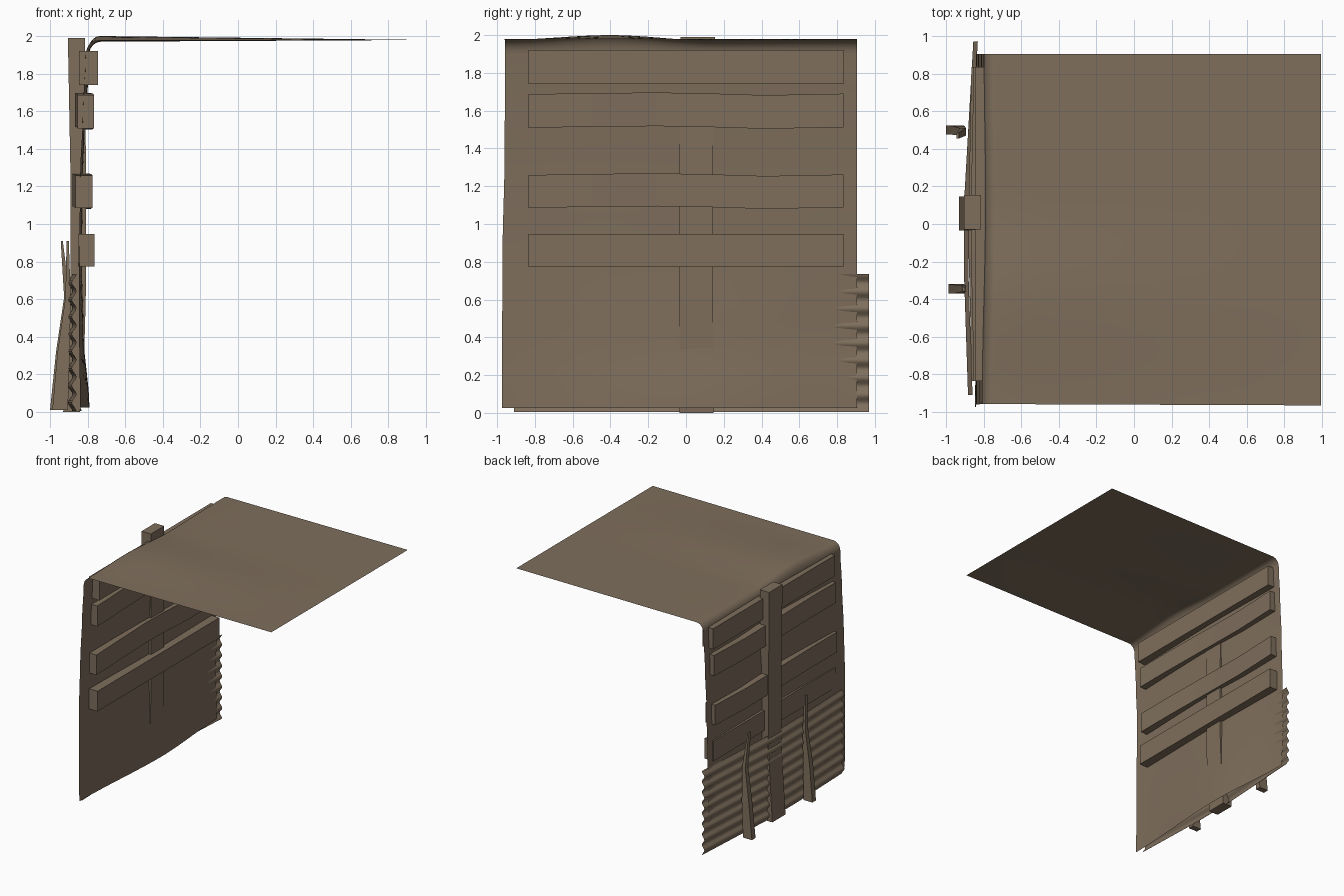
import bpy, math

if "Cube" in bpy.data.objects:
    bpy.data.objects.remove(bpy.data.objects["Cube"])

mat = bpy.data.materials.new("weathered_brown")
mat.diffuse_color = (0.21, 0.157, 0.107, 1)
mat.use_nodes = True
mat.node_tree.nodes["Principled BSDF"].inputs["Base Color"].default_value = mat.diffuse_color


def lerp_curve(pts, t, smooth=True):
    """Interpolate a short list of (position, value) pairs."""
    if t <= pts[0][0]:
        return pts[0][1]
    for (a, va), (b, vb) in zip(pts, pts[1:]):
        if t <= b:
            f = (t - a) / (b - a)
            if smooth:
                f = f * f * (3 - 2 * f)
            return va + (vb - va) * f
    return pts[-1][1]


def make(name, verts, faces, angle=None):
    me = bpy.data.meshes.new(name)
    me.from_pydata(verts, [], faces)
    me.materials.append(mat)
    ob = bpy.data.objects.new(name, me)
    bpy.context.collection.objects.link(ob)
    if angle:
        bpy.ops.object.select_all(action='DESELECT')
        ob.select_set(True)
        bpy.context.view_layer.objects.active = ob
        bpy.ops.object.shade_smooth_by_angle(angle=math.radians(angle))
    return ob


def grid(name, rows, angle=60):
    n = len(rows[0])
    verts = [v for r in rows for v in r]
    faces = [(i * n + j, i * n + j + 1, (i + 1) * n + j + 1, (i + 1) * n + j)
             for i in range(len(rows) - 1) for j in range(n - 1)]
    return make(name, verts, faces, angle)


def loft(name, rings):
    """Closed beam through four-cornered rings."""
    verts = [v for r in rings for v in r]
    faces = [(3, 2, 1, 0)]
    for k in range(len(rings) - 1):
        for i in range(4):
            j = (i + 1) % 4
            faces.append((4 * k + i, 4 * k + j, 4 * k + 4 + j, 4 * k + 4 + i))
    m = 4 * (len(rings) - 1)
    faces.append((m, m + 1, m + 2, m + 3))
    return make(name, verts, faces)


def upright(name, sections):
    """Vertical beam from (z, x0, x1, y0, y1) sections."""
    return loft(name, [[(a, c, z), (b, c, z), (b, d, z), (a, d, z)]
                       for z, a, b, c, d in sections])


# hanging sheet: three wall profiles (z, x), blended across y, then bent to a roof
LEFT = [(0.025, -0.84), (0.4, -0.845), (0.8, -0.845), (1.25, -0.84), (1.6, -0.825), (1.9, -0.81)]
MID = [(0.025, -0.79), (0.4, -0.82), (0.8, -0.83), (1.25, -0.825), (1.5, -0.815), (1.7, -0.80), (1.9, -0.792)]
RIGHT = [(0.025, -0.835), (0.4, -0.845), (0.8, -0.84), (1.25, -0.83), (1.6, -0.815), (1.9, -0.80)]
SWELL = [(-0.96, -0.005), (-0.4, 0.02), (0.15, -0.01), (0.9, -0.006)]
EDGE = [(0.025, -0.975), (0.8, -0.972), (1.4, -0.96), (1.9, -0.958)]
WALL_Z = [0.025 + (1.9 - 0.025) * i / 20 for i in range(21)]
rows = []
for i in range(33):
    f = i / 32
    row = []
    for z in WALL_Z:
        y0 = lerp_curve(EDGE, z)
        y = y0 + (0.905 - y0) * f
        x = lerp_curve([(-0.97, lerp_curve(LEFT, z)), (0.1, lerp_curve(MID, z)),
                        (0.9, lerp_curve(RIGHT, z))], y)
        row.append((x, y, z))
    x, y, z = row[-1]
    top = 1.98 + lerp_curve(SWELL, y)
    for k in range(1, 7):                       # rounded fold
        a = k / 6 * math.pi / 2
        row.append((x + 0.065 * (1 - math.cos(a)), y, z + (top - z) * math.sin(a)))
    xs = row[-1][0]
    for k in range(1, 9):                       # roof
        t = k / 8
        row.append((xs + (0.995 - xs) * t, y - 0.007 * t * (1 - f),
                    top + (1.979 - top) * t))
    rows.append(row)
grid("draped_sheet", rows)

# corrugated panel, bowed around the post
BOW = [(-0.91, -0.871), (-0.25, -0.893), (0.1, -0.893), (0.97, -0.843)]
rows = []
for i in range(25):
    y = -0.91 + 1.88 * i / 24
    xc = lerp_curve(BOW, y, False)
    rows.append([(xc + 0.012 * math.cos(2 * math.pi * k / 8), y, 0.004 + 0.73 * k / 64)
                 for k in range(65)])
grid("corrugated_panel", rows)

# horizontal planks: z range, x range, amount of warp
for n, (z0, z1, x0, x1, warp) in enumerate([
        (1.74, 1.92, -0.845, -0.745, 0), (1.512, 1.69, -0.853, -0.765, 1),
        (1.088, 1.262, -0.865, -0.774, 1), (0.773, 0.948, -0.85, -0.763, 0)]):
    rings = []
    for y, dx, dz in [(-0.835, 0, -0.003), (-0.5, -0.006, 0.003), (-0.15, -0.015, 0.006),
                      (0.1, -0.015, 0.002), (0.42, -0.008, -0.008), (0.835, 0, 0)]:
        dx, dz = dx * warp, dz * warp
        rings.append([(x0 + dx, y, z0 + dz), (x0 + dx, y, z1 + dz),
                      (x1 + dx, y, z1 + dz), (x1 + dx, y, z0 + dz)])
    loft(f"plank_{n + 1}", rings)

# main post
upright("post", [(0.0, -0.93, -0.84, -0.035, 0.145), (0.35, -0.908, -0.817, -0.035, 0.145),
                 (0.6, -0.893, -0.81, -0.035, 0.142), (1.2, -0.89, -0.808, -0.035, 0.14),
                 (1.99, -0.905, -0.815, -0.03, 0.153)])

# leaning stakes behind the panel
upright("stake_a", [(0.01, -1.0, -0.915, 0.475, 0.525), (0.32, -0.968, -0.9, 0.475, 0.522),
                    (0.61, -0.925, -0.895, 0.47, 0.51), (0.91, -0.943, -0.932, 0.455, 0.485)])
upright("stake_b", [(0.01, -0.988, -0.905, -0.37, -0.32), (0.32, -0.96, -0.895, -0.37, -0.323),
                    (0.61, -0.918, -0.89, -0.362, -0.325), (0.91, -0.912, -0.9, -0.36, -0.335)])
